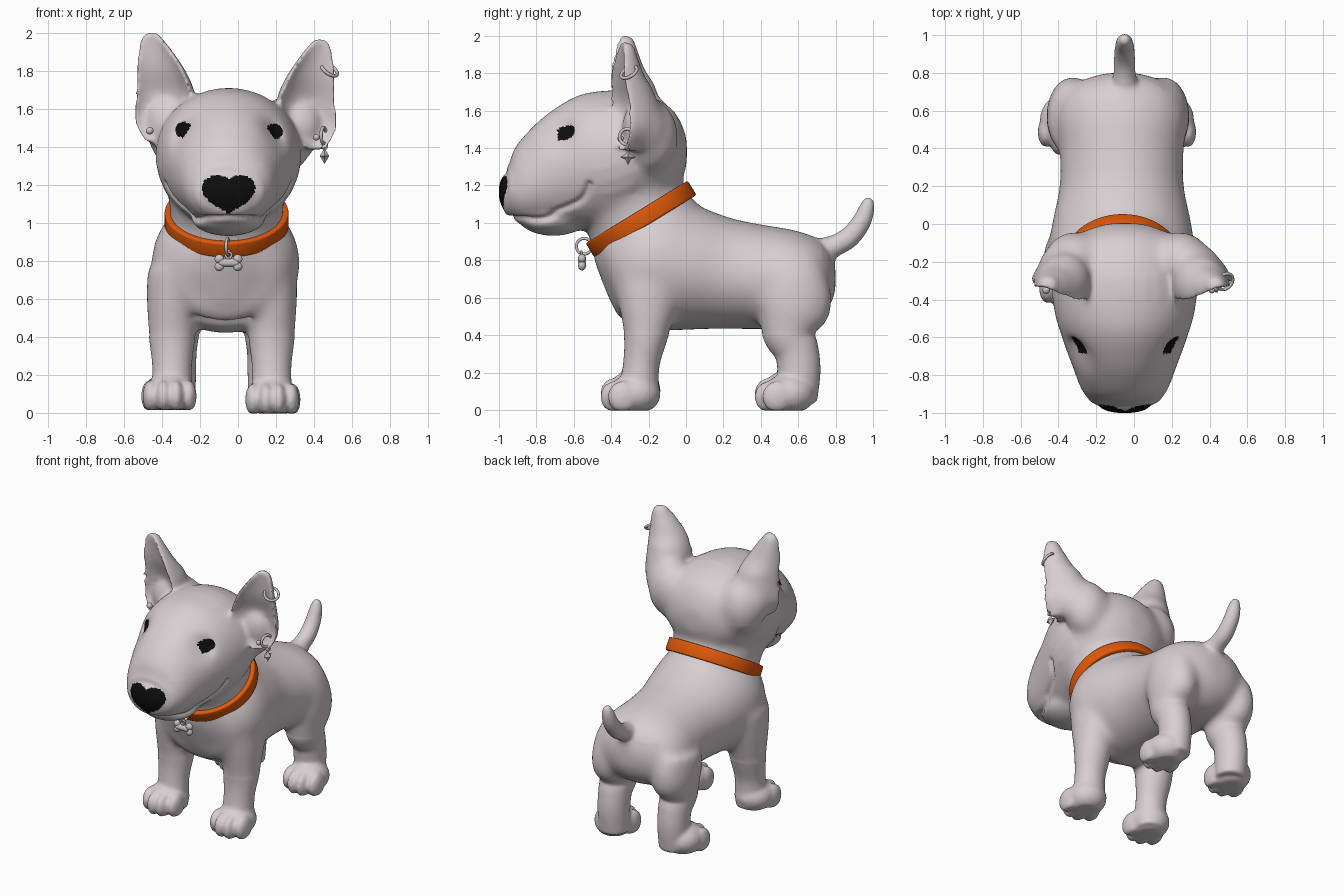
import bpy, bmesh, math
from mathutils import Vector, Matrix

if "Cube" in bpy.data.objects:
    bpy.data.objects.remove(bpy.data.objects["Cube"])


def material(name, rgb):
    m = bpy.data.materials.new(name)
    m.use_nodes = True
    m.diffuse_color = (*rgb, 1)
    m.node_tree.nodes["Principled BSDF"].inputs["Base Color"].default_value = (*rgb, 1)
    return m


COAT = material("pale grey coat", (0.69, 0.62, 0.64))
BLACK = material("black", (0.004, 0.004, 0.004))
ORANGE = material("orange leather", (0.74, 0.1, 0.003))
METAL = material("grey metal", (0.58, 0.55, 0.56))
MID = -0.05
bm = bmesh.new()


def spline(rows, n=6):
    """Catmull-Rom interpolation of rows of equal length."""
    out = []
    for i in range(len(rows) - 1):
        a, b = rows[max(i - 1, 0)], rows[i]
        c, d = rows[i + 1], rows[min(i + 2, len(rows) - 1)]
        for k in range(n):
            t = k / n
            out.append([q + 0.5 * t * (r - p + t * (2*p - 5*q + 4*r - s + t * (3*(q - r) + s - p)))
                        for p, q, r, s in zip(a, b, c, d)])
    return out + [list(rows[-1])]


def tube(rows, side=(1, 0, 0), scoop=False, n=32):
    """Loft ellipses along a path; each row is x, y, z, side radius, other radius."""
    rows = spline(rows)
    side = Vector(side).normalized()
    rings = []
    for i, (x, y, z, ra, rb) in enumerate(rows):
        t = Vector(rows[min(i + 1, len(rows) - 1)][:3]) - Vector(rows[max(i - 1, 0)][:3])
        nrm = t.cross(side).normalized()
        if nrm.y < 0:
            nrm = -nrm
        ring = []
        for k in range(n):
            a = 2 * math.pi * (k + 0.5) / n
            s = math.sin(a)
            h = rb * s
            if scoop and s < 0:
                h = -0.5 * h - 0.045
            ring.append(bm.verts.new(Vector((x, y, z)) + side * ra * math.cos(a) + nrm * h))
        rings.append(ring)
    for r, q in zip(rings, rings[1:]):
        for k in range(n):
            bm.faces.new((r[k], r[(k + 1) % n], q[(k + 1) % n], q[k]))
    bm.faces.new(rings[0])
    bm.faces.new(rings[-1])


def blob(centre, radii):
    m = Matrix.Translation(centre) @ Matrix.Diagonal((*radii, 1))
    bmesh.ops.create_uvsphere(bm, u_segments=24, v_segments=16, radius=1, matrix=m)


def along_y(rows, x):
    tube([(x, *r) for r in rows])


# Torso, neck, head and tail: y, z, half width, half height
along_y([(-.46, .78, .13, .12), (-.40, .79, .28, .25), (-.3, .79, .36, .335), (-.18, .79, .39, .375),
         (0, .76, .37, .34), (.2, .73, .33, .3), (.4, .71, .33, .28), (.56, .70, .345, .265),
         (.68, .70, .31, .23), (.76, .70, .21, .16), (.8, .70, .09, .07)], -.065)
along_y([(-.1, .7, .37, .33), (-.2, .93, .32, .32), (-.25, 1.03, .295, .29),
         (-.3, 1.15, .31, .29), (-.34, 1.3, .32, .28)], -.06)
along_y([(.005, 1.38, .09, .08), (-.05, 1.38, .24, .2), (-.15, 1.38, .33, .285),
         (-.3, 1.37, .38, .345), (-.45, 1.33, .375, .375), (-.6, 1.28, .33, .342),
         (-.75, 1.22, .275, .278), (-.87, 1.17, .23, .2), (-.94, 1.155, .18, .14),
         (-.97, 1.155, .11, .08)], MID)
blob((MID, -.71, 1.03), (.2, .19, .1))
blob((MID, -.96, 1.165), (.135, .042, .095))
along_y([(.68, .82, .1, .1), (.78, .87, .062, .062), (.87, .92, .057, .057), (.935, 1.0, .052, .052),
         (.967, 1.08, .042, .042), (.978, 1.135, .022, .022)], MID)

# Ears: offset, y, z, half width, depth, with a thick root and a brow below each
ear = [(.42, -.32, 1.42, .045, .08), (.4, -.33, 1.53, .135, .19), (.375, -.34, 1.66, .155, .2),
       (.395, -.35, 1.8, .13, .14), (.422, -.335, 1.91, .088, .085), (.437, -.32, 1.97, .055, .05),
       (.437, -.315, 2.0, .03, .03)]
for s, drop in ((-1, 0), (1, .035)):
    tube([(-.012 + s * x, y, z - drop, a, b) for x, y, z, a, b in ear], (s * .95, .3, 0), True)
    blob((-.035 + s * .28, -.19, 1.48 - drop / 2), (.16, .15, .2))
    blob((-.025 + s * .35, -.22, 1.53 - drop / 2), (.13, .12, .16))
    blob((MID + s * .22, -.55, 1.51), (.08, .07, .055))

# Legs and paws: y, z, half width, half depth
front_leg = [(-.19, .76, .13, .2), (-.2, .6, .135, .17), (-.215, .4, .122, .12),
             (-.238, .25, .105, .098), (-.25, .12, .105, .105), (-.25, .03, .1, .1)]
hind_leg = [(.55, .72, .13, .19), (.57, .56, .14, .212), (.548, .42, .122, .145), (.59, .32, .108, .12),
            (.605, .2, .105, .115), (.6, .04, .1, .1)]
for s, lift in ((-1, .018), (1, 0)):
    for leg, hip, paw, y in ((front_leg, .262, .27, -.275), (hind_leg, .24, .277, .55)):
        along_y(leg, -.085 + s * hip)
        x = -.09 + s * paw
        blob((x, y, .085 + lift), (.132, .14, .11))
        for k in (-1.5, -.5, .5, 1.5):
            blob((x + k * .067, y - .115 + .028 * abs(k) ** 1.5, .07 + lift), (.042, .08, .085))
for v in bm.verts:
    v.co.z = max(v.co.z, .014 if v.co.x < MID else -.004)
bmesh.ops.recalc_face_normals(bm, faces=bm.faces)
source = bpy.data.meshes.new("body_parts")
bm.to_mesh(source)
bm.free()

# Fuse the parts into one skin
dog = bpy.data.objects.new("dog_body", source)
bpy.context.collection.objects.link(dog)
mod = dog.modifiers.new("Fuse", "REMESH")
mod.mode = "VOXEL"
mod.voxel_size = 0.0115
skin = bpy.data.meshes.new_from_object(dog.evaluated_get(bpy.context.evaluated_depsgraph_get()))
dog.modifiers.clear()
dog.data = skin
bpy.data.meshes.remove(source)


def soften(bm, rounds, rule):
    verts = [v for v in bm.verts if rule(*v.co)]
    for _ in range(rounds):
        bmesh.ops.smooth_vert(bm, verts=verts, factor=0.5, use_axis_x=True, use_axis_y=True, use_axis_z=True)


bm = bmesh.new()
bm.from_mesh(skin)
soften(bm, 5, lambda x, y, z: True)
soften(bm, 35, lambda x, y, z: -.5 < y < .85 and .4 < z < 1.15 and (y < .72 or z < .82))
soften(bm, 40, lambda x, y, z: y > -.27 and 1.15 < z < 1.72)
soften(bm, 10, lambda x, y, z: y > -.42 and z > 1.4 and abs(x) > .18)
soften(bm, 25, lambda x, y, z: y < -.4 and z > 1.3)
soften(bm, 15, lambda x, y, z: -.93 < y < -.5 and .9 < z < 1.3)
# Eye sockets
for v in bm.verts:
    for s in (-1, 1):
        d = (v.co - Vector((MID + s * .225, -.68, 1.465))).length
        v.co.y += .07 * math.exp(-(d / .08) ** 2)
bm.to_mesh(skin)
bm.free()


def snap(p):
    return dog.closest_point_on_mesh(Vector(p))[1]


# Smiling mouth crease
bpy.context.view_layer.update()
smile = spline([(.34, -.52, 1.2), (.31, -.57, 1.1), (.25, -.7, 1.03), (.19, -.83, 1.0),
                (.1, -.92, 1.0), (0, -.95, 1.01)], 10)
crease = [snap((MID + s * x, y, z)) for s in (-1, 1) for x, y, z in smile]
eyes = [snap((-.278, -.63, 1.485)), snap((.182, -.63, 1.475))]
moves = []
for v in skin.vertices:
    if v.co.y < -.45 and .9 < v.co.z < 1.3:
        d = min((v.co - p).length for p in crease)
        if d < .06:
            moves.append((v, v.co - v.normal * .02 * math.exp(-(d / .018) ** 2)))
for v, co in moves:
    v.co = co


# Black heart-shaped nose and eyes
def is_eye(d):
    return (d.x / .046) ** 2 + (d.z / .042) ** 2 < 1 and abs(d.y) < .05


skin.materials.clear()
skin.materials.append(COAT)
skin.materials.append(BLACK)
for f in skin.polygons:
    c = f.center
    u, w = (c.x - MID) / .14, (c.z - 1.131) / .11
    nose = c.y < -.88 and u * u + (1.2 * w - .6 * math.sqrt(abs(u))) ** 2 < 1
    f.material_index = 1 if nose or any(is_eye(c - e) for e in eyes) else 0
    f.use_smooth = True


def finish(name, mat):
    o = bpy.context.object
    o.name = name
    o.data.materials.append(mat)
    bpy.ops.object.shade_smooth_by_angle(angle=math.radians(40))
    return o


# Collar
bpy.ops.mesh.primitive_cylinder_add(vertices=64, radius=.285, depth=.09, end_fill_type="NOTHING",
                                    location=(-.06, -.24, 1.02), rotation=(math.radians(31.5), 0, 0))
collar = finish("collar", ORANGE)
collar.scale.x = 1.02
solid = collar.modifiers.new("Thickness", "SOLIDIFY")
solid.thickness, solid.offset = .035, 1
bevel = collar.modifiers.new("Rounded edge", "BEVEL")
bevel.width, bevel.segments = .01, 3


def ring(name, centre, normal, major, minor):
    bpy.ops.mesh.primitive_torus_add(major_radius=major, minor_radius=minor, major_segments=32,
                                     minor_segments=10, location=centre,
                                     rotation=Vector(normal).to_track_quat("Z", "Y").to_euler())
    finish(name, METAL)


def ball(name, centre, r, flat=1):
    bpy.ops.mesh.primitive_uv_sphere_add(segments=20, ring_count=12, radius=r, location=centre)
    finish(name, METAL).scale.y = flat


# Earrings and studs
ring("upper_earring", (.482, -.305, 1.805), (.5, -.45, .74), .047, .009)
ring("lower_earring", (.45, -.315, 1.46), (.95, -.3, 0), .042, .009)
ring("charm_link", (.455, -.31, 1.405), (.4, -.9, 0), .016, .005)
ball("left_stud", (.412, -.35, 1.45), .017)
ball("right_stud", (-.465, -.35, 1.485), .02)

# Four-pointed star charm
bm = bmesh.new()
rim = [bm.verts.new((0, r * math.cos(a), r * math.sin(a)))
       for a, r in ((k * math.pi / 4, .02 if k % 2 else .042) for k in range(8))]
for x in (-.025, .025):
    tip = bm.verts.new((x, 0, 0))
    for k in range(8):
        bm.faces.new((rim[k], rim[(k + 1) % 8], tip))
bmesh.ops.recalc_face_normals(bm, faces=bm.faces)
mesh = bpy.data.meshes.new("star_charm")
bm.to_mesh(mesh)
bm.free()
mesh.materials.append(METAL)
star = bpy.data.objects.new("star_charm", mesh)
star.location = (.455, -.31, 1.352)
bpy.context.collection.objects.link(star)

# Bone tag hanging from the collar
ring("tag_loop", (-.055, -.545, .875), (1, -.2, 0), .042, .008)
ring("tag_eyelet", (-.05, -.56, .83), (0, 1, 0), .016, .006)
bpy.ops.mesh.primitive_cylinder_add(vertices=20, radius=.022, depth=.1, location=(MID, -.556, .79),
                                    rotation=(0, math.pi / 2, 0))
finish("tag_bone_bar", METAL)
for s in (-1, 1):
    for t in (-1, 1):
        ball("tag_bone_knob", (MID + s * .048, -.556, .79 + t * .019), .025, .85)
